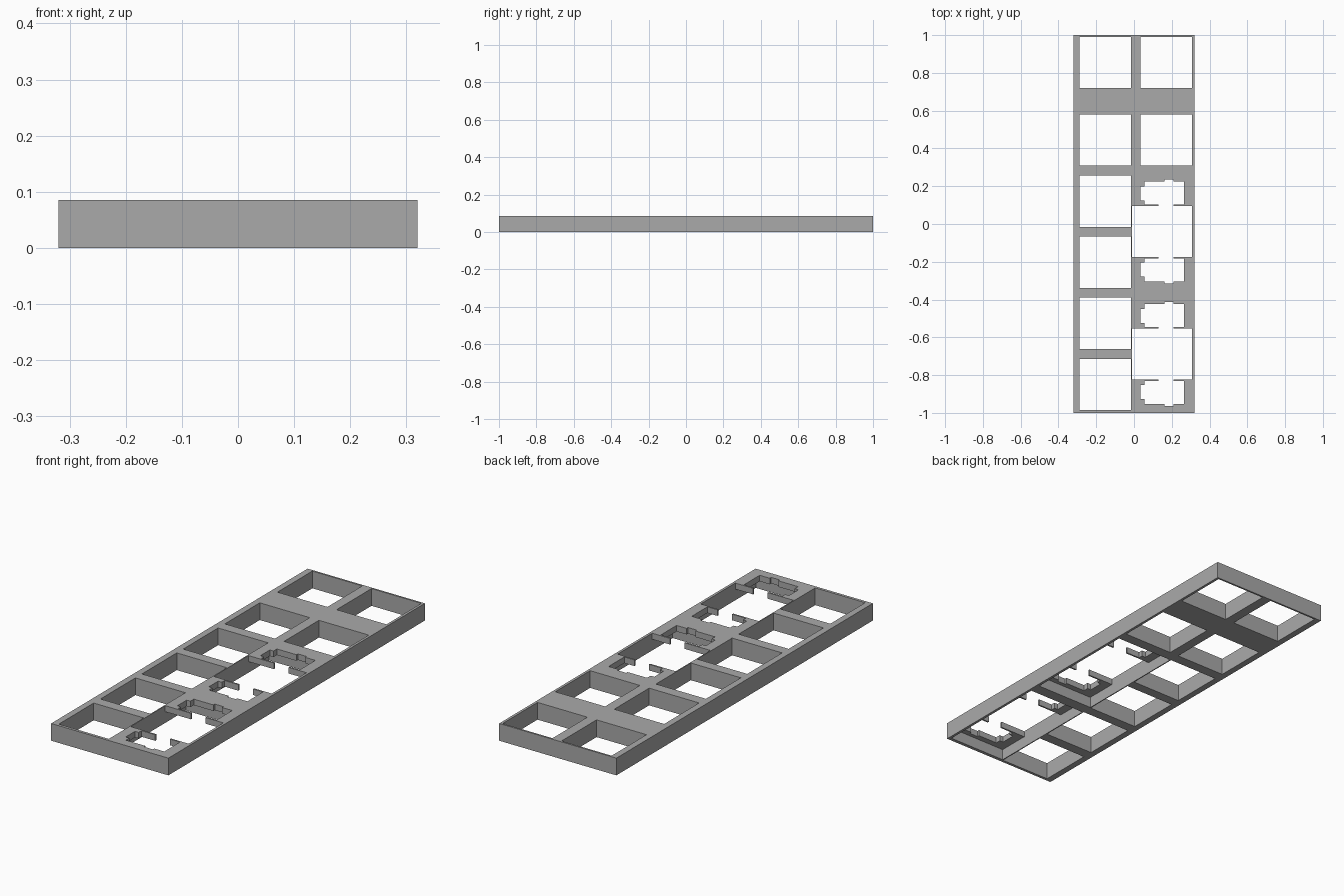
import bpy
import bmesh
from mathutils import Matrix, Vector

if "Cube" in bpy.data.objects:
    bpy.data.objects.remove(bpy.data.objects["Cube"], do_unlink=True)

HEIGHT = 0.085
SKIN = 0.03      # thin top layer above the pockets
OVER = 0.05      # cutter overshoot

grey = bpy.data.materials.new("plain_grey")
grey.use_nodes = True
colour = (0.4, 0.4, 0.4, 1)
grey.diffuse_color = colour
grey.node_tree.nodes["Principled BSDF"].inputs["Base Color"].default_value = colour


def box(name, x, y, z):
    """Box object spanning the given (low, high) ranges."""
    lo, hi = (Vector(c) for c in zip(x, y, z))
    bm = bmesh.new()
    bmesh.ops.create_cube(bm, size=1, matrix=Matrix.LocRotScale((lo + hi) / 2, None, hi - lo))
    mesh = bpy.data.meshes.new(name)
    bm.to_mesh(mesh)
    bm.free()
    obj = bpy.data.objects.new(name, mesh)
    bpy.context.collection.objects.link(obj)
    return obj


plate = box("switch_plate", (-0.32, 0.32), (-1, 1), (0, HEIGHT))
plate.data.materials.append(grey)


def cut(x, y, top=HEIGHT + OVER):
    """Cut a rectangular opening from below up to the given height."""
    cutter = box("cutter", x, sorted(y), (-OVER, top))
    cutter.hide_render = True
    mod = plate.modifiers.new("cut", "BOOLEAN")
    mod.operation = "DIFFERENCE"
    mod.solver = "EXACT"
    mod.object = cutter
    bpy.context.view_layer.objects.active = plate
    bpy.ops.object.modifier_apply(modifier=mod.name)
    bpy.data.objects.remove(cutter, do_unlink=True)


# Square key openings: full left column, two at the back of the right column
LEFT, RIGHT = (-0.288, -0.015), (0.035, 0.307)
rows = [0.855, 0.445, 0.12, -0.202, -0.525, -0.85]
for i, y in enumerate(rows):
    for column in (LEFT, RIGHT) if i < 2 else (LEFT,):
        cut(column, (y - 0.136, y + 0.136))

# Double-length keys: underside pocket, wide opening, two stabiliser slots
for cy in (-0.04, -0.688):
    wide = (-0.01, 0.307)
    cut(wide, (cy - 0.295, cy + 0.295), HEIGHT - SKIN)
    cut(wide, (cy - 0.135, cy + 0.135))
    for side in (1, -1):
        def slot(x, near, far):
            cut(x, (cy + side * near, cy + side * far))
        slot((0.055, 0.265), 0.143, 0.265)   # body
        slot((0.035, 0.08), 0.165, 0.238)    # side notch
        slot((0.162, 0.21), 0.2, 0.276)      # outer notch
        slot((0.13, 0.21), 0.1, 0.2)         # gap to wide opening
